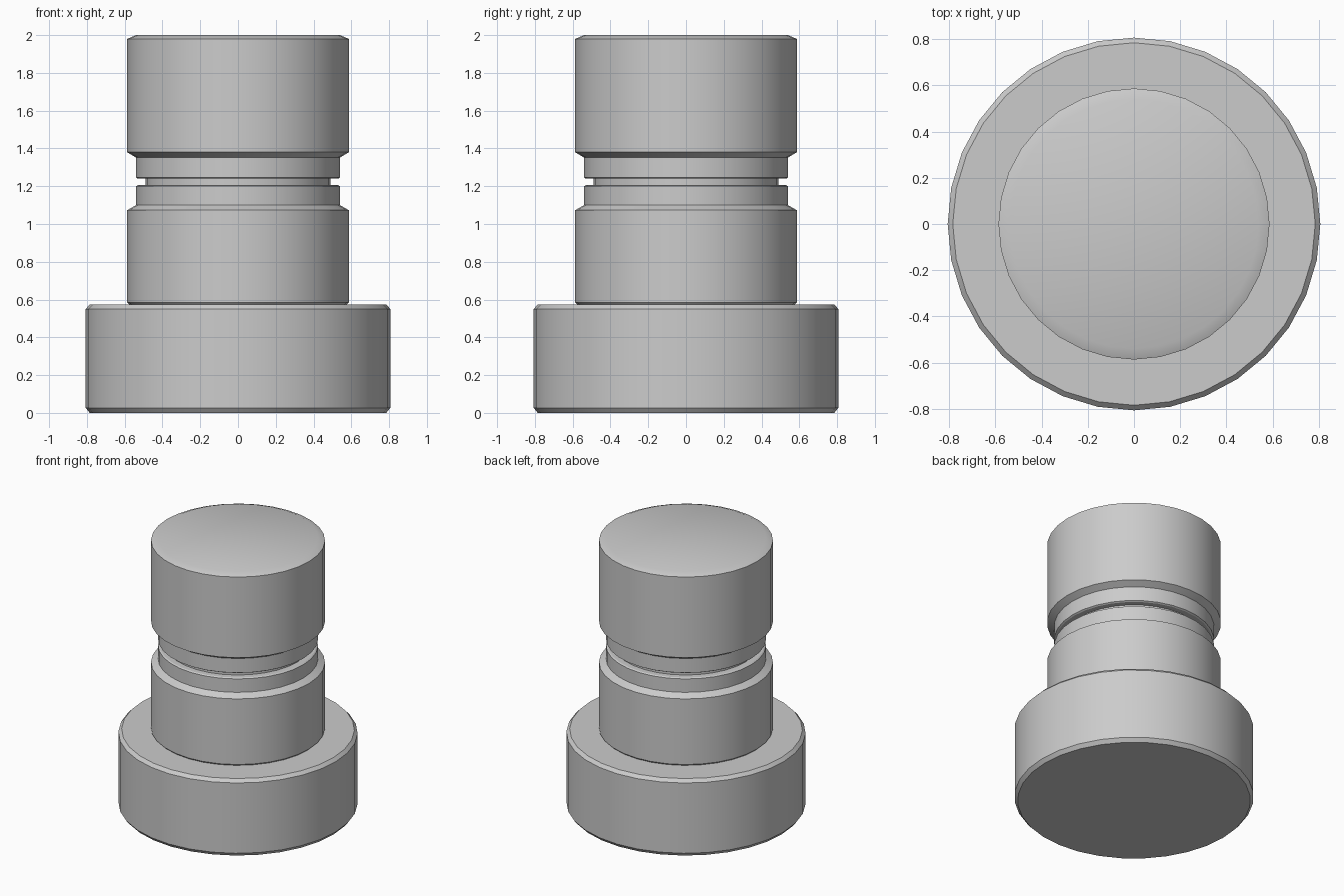
import bpy, bmesh, math

if "Cube" in bpy.data.objects:
    bpy.data.objects.remove(bpy.data.objects["Cube"])

SIDES = 32


def lathe(name, profile):
    """Solid of revolution from (radius, z) points listed bottom to top."""
    bm = bmesh.new()
    rings = []
    for r, z in profile:
        ring = []
        for i in range(SIDES):
            a = 2 * math.pi * i / SIDES
            ring.append(bm.verts.new((r * math.cos(a), r * math.sin(a), z)))
        rings.append(ring)
    for low, high in zip(rings, rings[1:]):
        for i in range(SIDES):
            j = (i + 1) % SIDES
            bm.faces.new((low[i], low[j], high[j], high[i]))
    bm.faces.new(rings[0][::-1])
    bm.faces.new(rings[-1])
    mesh = bpy.data.meshes.new(name)
    bm.to_mesh(mesh)
    bm.free()
    obj = bpy.data.objects.new(name, mesh)
    bpy.context.collection.objects.link(obj)
    bpy.ops.object.select_all(action='DESELECT')
    obj.select_set(True)
    bpy.context.view_layer.objects.active = obj
    bpy.ops.object.shade_smooth_by_angle(angle=math.radians(30))
    return obj


# Wide foot with chamfered rims
lathe("base", [(0.785, 0), (0.807, 0.027), (0.807, 0.55), (0.785, 0.573)])

# Lower stem, set slightly into the base, with the lower half of the neck
lathe("lower_stem", [(0.575, 0.55), (0.575, 0.573), (0.587, 0.585),
                     (0.587, 1.073), (0.54, 1.10), (0.54, 1.2), (0.53, 1.206)])

# Narrow core visible in the groove
lathe("groove_core", [(0.49, 1.18), (0.49, 1.26)])

# Upper half of the neck and the cap with a softly chamfered top
lathe("cap", [(0.53, 1.24), (0.54, 1.246), (0.54, 1.352),
              (0.587, 1.38), (0.587, 1.98), (0.54, 2.0)])
